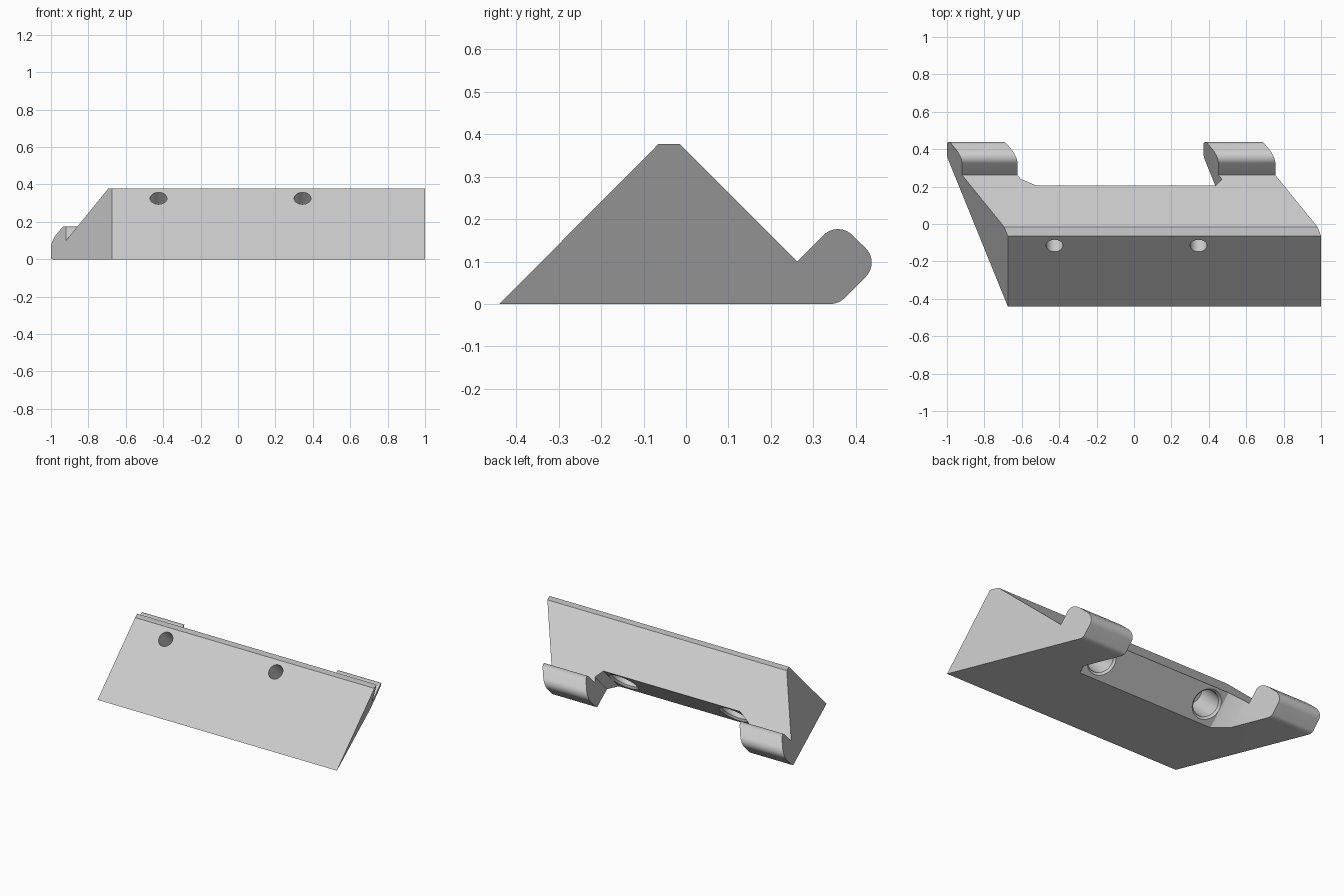
import bpy, bmesh, math
from mathutils import Vector, Matrix

if "Cube" in bpy.data.objects:
    bpy.data.objects.remove(bpy.data.objects["Cube"], do_unlink=True)

SKEW = 0.406      # sideways drift per unit of (y - z)
FRONT = -0.44     # y - z on the sloped front face

grey = bpy.data.materials.new("light grey")
grey.use_nodes = True
grey.diffuse_color = (0.6, 0.6, 0.6, 1)
grey.node_tree.nodes["Principled BSDF"].inputs["Base Color"].default_value = (0.6, 0.6, 0.6, 1)


def prism(name, start, end):
    """Join two matching outlines into a closed solid."""
    bm = bmesh.new()
    a = [bm.verts.new(p) for p in start]
    b = [bm.verts.new(p) for p in end]
    bm.faces.new(a)
    bm.faces.new(b)
    for i in range(len(a)):
        j = (i + 1) % len(a)
        bm.faces.new((a[i], a[j], b[j], b[i]))
    bmesh.ops.recalc_face_normals(bm, faces=bm.faces)
    mesh = bpy.data.meshes.new(name)
    bm.to_mesh(mesh)
    bm.free()
    mesh.materials.append(grey)
    obj = bpy.data.objects.new(name, mesh)
    bpy.context.collection.objects.link(obj)
    return obj


def fillet(before, corner, after, radius, steps=10):
    """Points of an arc rounding a profile corner."""
    c = Vector(corner)
    d1 = (Vector(before) - c).normalized()
    d2 = (Vector(after) - c).normalized()
    half = d1.angle(d2) / 2
    centre = c + (d1 + d2).normalized() * radius / math.sin(half)
    r1 = c + d1 * radius / math.tan(half) - centre
    r2 = c + d2 * radius / math.tan(half) - centre
    total = r1.angle(r2)
    return [centre + (r1 * math.sin(total * (1 - t)) + r2 * math.sin(total * t)) / math.sin(total)
            for t in (i / steps for i in range(steps + 1))]


# Side profile (y, z): ridge wedge with a rounded hook at the back
groove, tip, heel, toe = (0.262, 0.1), (0.358, 0.196), (0.458, 0.098), (0.36, 0)
base = (FRONT, 0)
profile = [Vector(p) for p in (base, (-0.065, 0.377), (-0.015, 0.377), groove)]
profile += fillet(groove, tip, heel, 0.048)
profile += fillet(tip, heel, toe, 0.048)
profile += fillet(heel, toe, base, 0.048)


def end_outline(x):
    return [(x - SKEW * (y - z - FRONT), y, z) for y, z in profile]


body = prism("hooked_rail", end_outline(-0.675), end_outline(1.0))


# Notch between the hooks, swept parallel to the front slope
def uv(x, u, v):
    return (x, (v + u) / 2, (v - u) / 2)


reach = 0.48
notch = [(-0.605, 0.118), (-0.52, 0.048), (0.435, 0.048), (0.47, 0.118),
         (0.47 - SKEW * reach, 0.118 + reach), (-0.605 - SKEW * reach, 0.118 + reach)]
cutters = [prism("notch_cutter", [uv(x, u, -0.5) for x, u in notch],
                 [uv(x, u, 1.3) for x, u in notch])]


# Stepped screw holes square to the front slope
def hole_cutter(x):
    axis = Vector((0, 1, -1)).normalized()
    side = Vector((1, 0, 0))
    up = axis.cross(side)
    origin = Vector(uv(x, FRONT, 0.21))
    depth = (0.048 - FRONT) / math.sqrt(2)
    rings = [(-0.1, 0.045), (0.13, 0.045), (0.13, 0.08), (depth - 0.012, 0.08),
             (depth, 0.092), (depth + 0.06, 0.092)]
    count = 40
    bm = bmesh.new()
    loops = []
    for d, r in rings:
        loops.append([bm.verts.new(origin + axis * d + (side * math.cos(a) + up * math.sin(a)) * r)
                      for a in (2 * math.pi * i / count for i in range(count))])
    for low, high in zip(loops, loops[1:]):
        for i in range(count):
            j = (i + 1) % count
            bm.faces.new((low[i], low[j], high[j], high[i]))
    bm.faces.new(loops[0])
    bm.faces.new(loops[-1])
    bmesh.ops.recalc_face_normals(bm, faces=bm.faces)
    mesh = bpy.data.meshes.new("hole_cutter")
    bm.to_mesh(mesh)
    bm.free()
    mesh.materials.append(grey)
    obj = bpy.data.objects.new("hole_cutter", mesh)
    bpy.context.collection.objects.link(obj)
    return obj


cutters += [hole_cutter(x) for x in (-0.425, 0.345)]

# Cut the notch and holes, then bake the result
for cutter in cutters:
    mod = body.modifiers.new(cutter.name, "BOOLEAN")
    mod.operation = "DIFFERENCE"
    mod.solver = "EXACT"
    mod.object = cutter
    cutter.hide_render = True

bpy.ops.object.select_all(action="DESELECT")
body.select_set(True)
bpy.context.view_layer.objects.active = body
for mod in list(body.modifiers):
    bpy.ops.object.modifier_apply(modifier=mod.name)
for cutter in cutters:
    bpy.data.objects.remove(cutter, do_unlink=True)

# Round surfaces smooth, corners sharp
bpy.ops.object.shade_smooth_by_angle(angle=math.radians(30))
